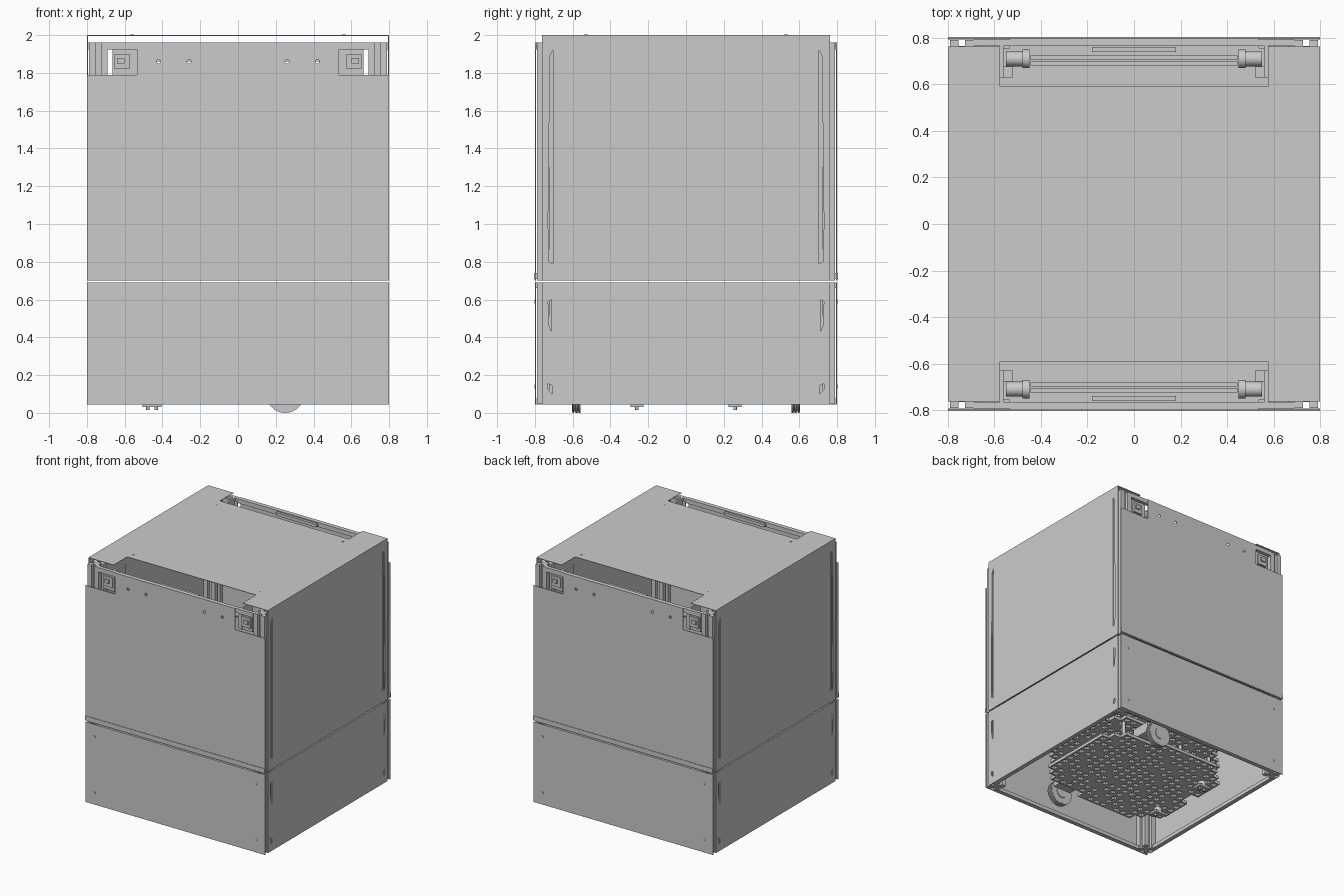
import bpy, bmesh, math
from mathutils import Matrix, Vector

if "Cube" in bpy.data.objects:
    bpy.data.objects.remove(bpy.data.objects["Cube"])

AX = {'x': Matrix.Rotation(math.pi / 2, 4, 'Y'), 'y': Matrix.Rotation(math.pi / 2, 4, 'X'), 'z': Matrix()}


def finish(name, bm):
    me = bpy.data.meshes.new(name)
    bmesh.ops.recalc_face_normals(bm, faces=bm.faces)
    bm.to_mesh(me)
    bm.free()
    ob = bpy.data.objects.new(name, me)
    bpy.context.collection.objects.link(ob)
    return ob


def box(name, x0, x1, y0, y1, z0, z1):
    bm = bmesh.new()
    bmesh.ops.create_cube(bm, size=1)
    for v in bm.verts:
        v.co = ((x0 + x1) / 2 + v.co.x * (x1 - x0), (y0 + y1) / 2 + v.co.y * (y1 - y0),
                (z0 + z1) / 2 + v.co.z * (z1 - z0))
    return finish(name, bm)


def mbox(name, sx, sy, x0, x1, y0, y1, z0, z1):
    """Box given in the +x +y quarter, placed in the quarter sx, sy."""
    xs, ys = sorted((sx * x0, sx * x1)), sorted((sy * y0, sy * y1))
    return box(name, *xs, *ys, z0, z1)


def cyl(name, c, r, depth, axis='z', seg=24):
    bm = bmesh.new()
    bmesh.ops.create_cone(bm, cap_ends=True, segments=seg, radius1=r, radius2=r, depth=depth,
                          matrix=Matrix.Translation(c) @ AX[axis])
    ob = finish(name, bm)
    for p in ob.data.polygons:
        p.use_smooth = len(p.vertices) == 4
    for e in ob.data.edges:
        a, b = (ob.data.vertices[i].co for i in e.vertices)
        e.use_edge_sharp = abs((a - b).length - depth) > 1e-5
    return ob


def prism(name, pts, a, b, axis='z'):
    """Extrude a 2D outline: (x,y) along z, (x,z) along y or (y,z) along x."""
    put = {'x': lambda u, v, w: (w, u, v), 'y': lambda u, v, w: (u, w, v), 'z': lambda u, v, w: (u, v, w)}[axis]
    bm = bmesh.new()
    f = bm.faces.new([bm.verts.new(put(u, v, a)) for u, v in pts])
    ext = bmesh.ops.extrude_face_region(bm, geom=[f])
    d = Vector(put(0, 0, b - a))
    bmesh.ops.translate(bm, vec=d, verts=[g for g in ext['geom'] if isinstance(g, bmesh.types.BMVert)])
    return finish(name, bm)


def cut(ob, cutters):
    for c in cutters:
        m = ob.modifiers.new('cut', 'BOOLEAN')
        m.operation, m.solver, m.object = 'DIFFERENCE', 'EXACT', c
        bpy.context.view_layer.objects.active = ob
        bpy.ops.object.modifier_apply(modifier=m.name)
        bpy.data.objects.remove(c)


def slot_bar(name, cx, cy, h, z0, z1):
    """Upright slotted extrusion."""
    side = [(-h, -h), (-.014, -h), (-.014, -h + .025), (.014, -h + .025), (.014, -h)]
    pts = []
    for k in range(4):
        c, s = round(math.cos(k * math.pi / 2)), round(math.sin(k * math.pi / 2))
        pts += [(cx + x * c - y * s, cy + x * s + y * c) for x, y in side]
    return prism(name, pts, z0, z1)


T = .006
SIGNS = (-1, 1)

# front and back panels, the upper one cut away at its top corners
for s, end in ((-1, 'front'), (1, 'back')):
    y0, y1 = sorted((s * .8, s * (.8 - T)))
    half = [(.8, .70), (.8, 1.79), (.535, 1.79), (.535, 1.96)]
    up = prism(end + '_upper_panel', half + [(-x, z) for x, z in reversed(half)], y0, y1, 'y')
    cut(up, [cyl('cutter', (x, s * .8, 1.86), .011, .1, 'y', 12) for x in (-.42, -.26, .26, .42)])
    box(end + '_lower_panel', -.8, .8, y0, y1, .045, .69)
    lip = sorted((s * .8, s * .804))
    box(end + '_panel_lip', -.8, .8, *lip, .705, .74)
    for x in (-.72, .72):
        for z in (.14, .59):
            cyl(end + '_screw', (x, s * .8, z), .01, .006, 'y', 12)

# side panels with long vertical slits
for s, end in ((-1, 'left'), (1, 'right')):
    x0, x1 = sorted((s * .8, s * (.8 - T)))
    up = box(end + '_upper_panel', x0, x1, -.762, .762, .70, 1.965)
    lo = box(end + '_lower_panel', x0, x1, -.762, .762, .045, .69)
    slits, low = [], []
    for t in SIGNS:
        tall = [(.705, .79), (.725, .80), (.73, 1.0), (.72, 1.89), (.705, 1.92)]
        short = [(.712, .43), (.724, .46), (.73, .59), (.712, .60)]
        tiny = [(.71, .10), (.73, .125), (.73, .155), (.71, .145)]
        for pts, dest in ((tall, slits), (short, low), (tiny, low)):
            dest.append(prism('cutter', [(t * y, z) for y, z in pts], s * .75, s * .85, 'x'))
    cut(up, slits)
    cut(lo, low)
    box(end + '_top_skirt', x0, x1, -.762, .762, 1.965, 2.0)

# thin top sheet with a wide notch at the front and the back
edge = [(.8, -.762), (.8, .762), (.575, .762), (.575, .59)]
outline = edge + [(-x, y) for x, y in reversed(edge[:2] + edge[2:])]
outline = [(.575, -.59), (.575, -.762)] + edge + [(-.575, .59), (-.575, .762), (-.8, .762),
                                                (-.8, -.762), (-.575, -.762), (-.575, -.59)]
prism('top_sheet', outline, 1.996, 2.0)

for sx in SIGNS:
    for sy in SIGNS:
        # corner posts, split where the upper body meets the base
        slot_bar('lower_corner_post', sx * .74, sy * .74, .05, .05, .69)
        slot_bar('upper_corner_post', sx * .74, sy * .74, .05, .70, 1.96)
        # roller brackets behind the panel cut-outs
        mbox('bracket_plate', sx, sy, .56, .575, .63, .77, 1.79, 1.96)
        mbox('bracket_face', sx, sy, .535, .665, .755, .765, 1.79, 1.94)
        mbox('bracket_block', sx, sy, .575, .655, .69, .78, 1.82, 1.90)
        mbox('bracket_tab', sx, sy, .60, .64, .78, .79, 1.85, 1.88)
        mbox('bracket_foot', sx, sy, .52, .575, .63, .68, 1.85, 1.87)
        cyl('roller_motor', (sx * .50, sy * .71, 1.88), .032, .10, 'x')
        cyl('roller_collar', (sx * .465, sy * .71, 1.88), .040, .03, 'x')
        cyl('top_screw', (sx * .56, sy * .53, 2.0), .01, .004, 'z', 12)

for s in SIGNS:
    # cross bars in the top notches
    box('roller_bar', -.445, .445, s * .715 - .01, s * .715 + .03 - .02, 1.86, 1.90)
    box('roller_rail', -.445, .445, s * .69 - .008, s * .69 + .008, 1.86, 1.89)
    mbox('notch_tab', 1, s, -.18, .18, .74, .76, 1.93, 1.955)
    # horizontal frame rails
    for z0, z1, n in ((.045, .075, 'bottom'), (.66, .69, 'base'), (.71, .74, 'middle'), (1.925, 1.96, 'top')):
        mbox(n + '_cross_rail', 1, s, -.69, .69, .765, .794, z0, z1)
        mbox(n + '_side_rail', s, 1, .765, .794, -.69, .69, z0, z1)

# dividing shelf between the body and the base
box('dividing_shelf', -.79, .79, -.765, .765, .712, .72)


# drive unit under the base: stacked lattice plates on posts
def lattice(name, z):
    bm = bmesh.new()
    bmesh.ops.create_grid(bm, x_segments=18, y_segments=16, size=.5,
                          matrix=Matrix.Translation((0, 0, z)) @ Matrix.Diagonal((1.16, 1.02, 1, 1)))
    out = []
    for f in bm.faces:
        c = f.calc_center_median()
        corner = abs(c.x) + abs(c.y) > .88
        wheel_gap = abs(c.x - .25) < .12 and abs(c.y) > .47
        notch = c.x < -.50 and abs(c.y) < .08
        if corner or wheel_gap or notch:
            out.append(f)
    bmesh.ops.delete(bm, geom=out, context='FACES')
    bmesh.ops.inset_individual(bm, faces=bm.faces[:], thickness=.014, use_even_offset=True)
    holes = [f for f in bm.faces if f.calc_area() > .0008 and
             all(len(e.link_faces) == 2 for e in f.edges) and
             int(f.calc_center_median().x * 97 + f.calc_center_median().y * 53) % 5]
    bmesh.ops.delete(bm, geom=holes, context='FACES')
    ob = finish(name, bm)
    m = ob.modifiers.new('thickness', 'SOLIDIFY')
    m.thickness, m.offset = .025, 0
    return ob


for i, z in enumerate((.10, .25, .40)):
    lattice('lattice_plate_%d' % (i + 1), z)
for x in (-.42, -.14, .14, .42):
    for y in (-.38, 0, .38):
        cyl('plate_post', (x, y, .25), .014, .30, 'z', 8)
box('battery_pack', -.20, .20, -.16, .16, .115, .22)
box('control_board', -.30, .10, -.20, .20, .29, .31)
cyl('scanner_base', (-.1, 0, .44), .14, .06)
cyl('scanner_head', (-.1, 0, .50), .12, .06)

for s in SIGNS:
    # drive wheel with ribbed tread, hub and motor
    cyl('wheel_core', (.25, s * .58, .10), .092, .045, 'y', 32)
    for k in (-1, 0, 1):
        cyl('wheel_tread', (.25, s * .58 + k * .017, .10), .10, .010, 'y', 32)
    cyl('wheel_hub', (.25, s * .58, .10), .045, .058, 'y', 24)
    box('wheel_motor', .17, .33, s * .47 - .08, s * .47 + .08, .12, .20)
    # rear glide
    box('glide_plate', -.505, -.405, s * .26 - .035, s * .26 + .035, .032, .05)
    cyl('glide_stem', (-.455, s * .26, .07), .03, .06)
    for k in SIGNS:
        cyl('glide_foot', (-.455 + k * .022, s * .26, .026), .009, .022, 'z', 12)
